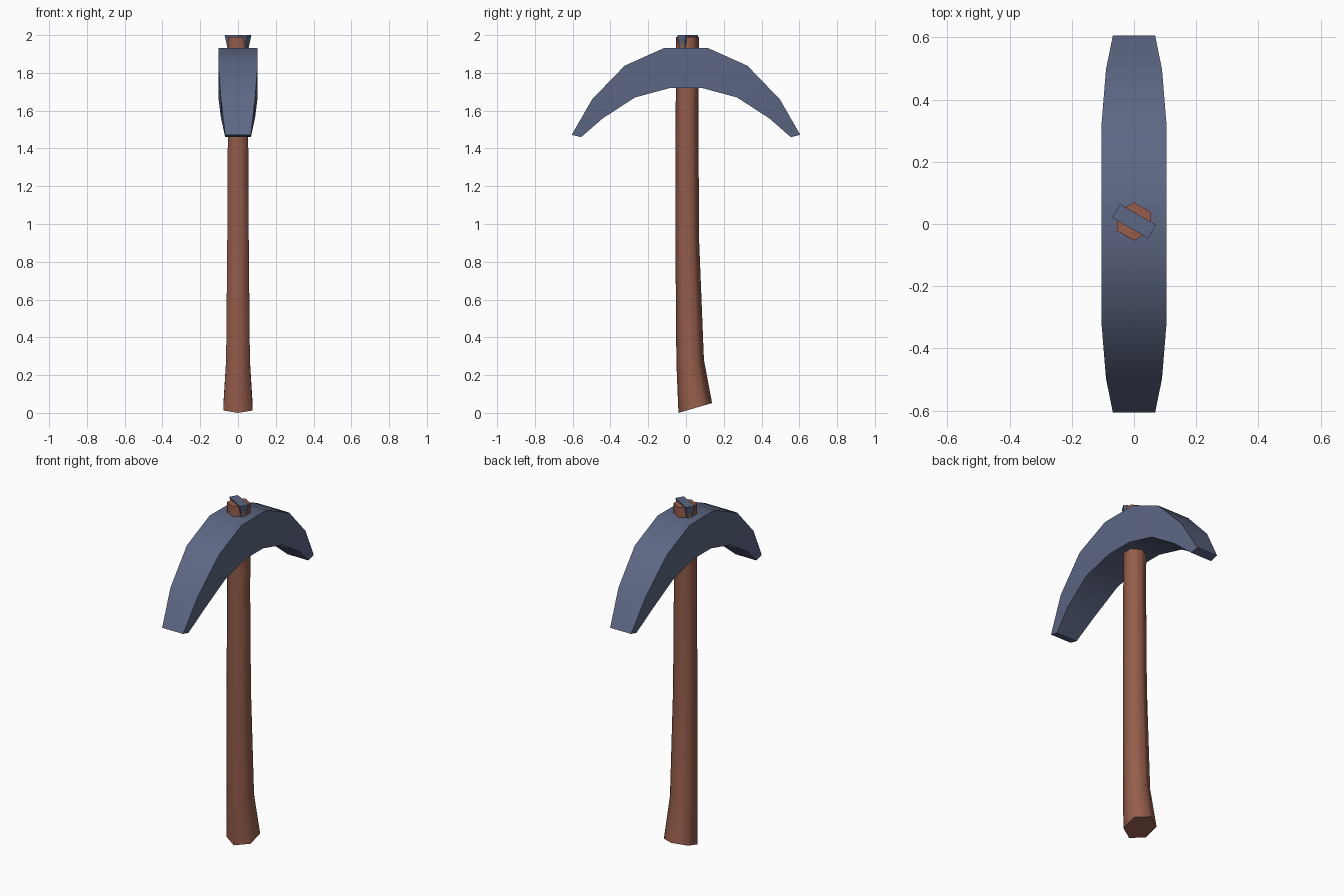
import bpy, math
from mathutils import Matrix

if "Cube" in bpy.data.objects:
    bpy.data.objects.remove(bpy.data.objects["Cube"])


def material(name, rgb):
    m = bpy.data.materials.new(name)
    m.diffuse_color = (*rgb, 1)
    m.use_nodes = True
    m.node_tree.nodes["Principled BSDF"].inputs["Base Color"].default_value = m.diffuse_color
    return m


STEEL = material("slate steel", (0.11, 0.135, 0.23))
WOOD = material("brown wood", (0.30, 0.11, 0.07))


def loft(name, rings, mat, smooth_angle):
    """Skin a list of equal-length vertex rings and cap both ends."""
    n = len(rings[0])
    verts = [v for r in rings for v in r]
    faces = [(i * n + j, i * n + (j + 1) % n, (i + 1) * n + (j + 1) % n, (i + 1) * n + j)
             for i in range(len(rings) - 1) for j in range(n)]
    faces += [tuple(reversed(range(n))), tuple(range(len(verts) - n, len(verts)))]
    me = bpy.data.meshes.new(name)
    me.from_pydata(verts, [], faces)
    me.materials.append(mat)
    ob = bpy.data.objects.new(name, me)
    bpy.context.collection.objects.link(ob)
    bpy.ops.object.select_all(action='DESELECT')
    ob.select_set(True)
    bpy.context.view_layer.objects.active = ob
    bpy.ops.object.mode_set(mode='EDIT')
    bpy.ops.mesh.select_all(action='SELECT')
    bpy.ops.mesh.normals_make_consistent(inside=False)
    bpy.ops.object.mode_set(mode='OBJECT')
    if smooth_angle:
        bpy.ops.object.shade_smooth_by_angle(angle=math.radians(smooth_angle))
    return ob


# Curved pick head: (outer y, outer z, inner y, inner z, half width), mirrored in y
half = [(0.115, 1.932, 0.085, 1.72, 0.104),
        (0.325, 1.838, 0.27, 1.67, 0.104),
        (0.497, 1.66, 0.44, 1.56, 0.09),
        (0.605, 1.472, 0.555, 1.46, 0.068)]
stations = [(-a, b, -c, d, w) for a, b, c, d, w in reversed(half)] + half
loft("pick_head", [[(-w, oy, oz), (w, oy, oz), (w, iy, iz), (-w, iy, iz)]
                   for oy, oz, iy, iz, w in stations], STEEL, 40)

# Six-sided handle: (back y, back z, front y, front z, half width), foot cut on a slant
sections = [(-0.04, 0.0, 0.138, 0.052, 0.078),
            (-0.051, 0.27, 0.095, 0.28, 0.063),
            (-0.056, 0.90, 0.07, 0.90, 0.057),
            (-0.055, 1.45, 0.066, 1.45, 0.054),
            (-0.053, 1.99, 0.069, 1.99, 0.054)]
rings = []
for y0, z0, y1, z1, w in sections:
    ring = []
    for k in range(6):
        a = math.radians(60 * k)
        t = (1 - math.cos(a)) / 2
        ring.append((w * math.sin(a) / math.sin(math.pi / 3),
                     y0 + (y1 - y0) * t, z0 + (z1 - z0) * t))
    rings.append(ring)
loft("handle", rings, WOOD, 65)

# Wedge driven diagonally into the top of the handle
wedge = loft("wedge", [[(-l, -t, z), (l, -t, z), (l, t, z), (-l, t, z)]
                       for l, t, z in [(0.045, 0.005, 1.86), (0.067, 0.025, 2.0)]], STEEL, 0)
wedge.data.transform(Matrix.Translation((0, 0.009, 0)) @ Matrix.Rotation(math.radians(-30), 4, 'Z'))
